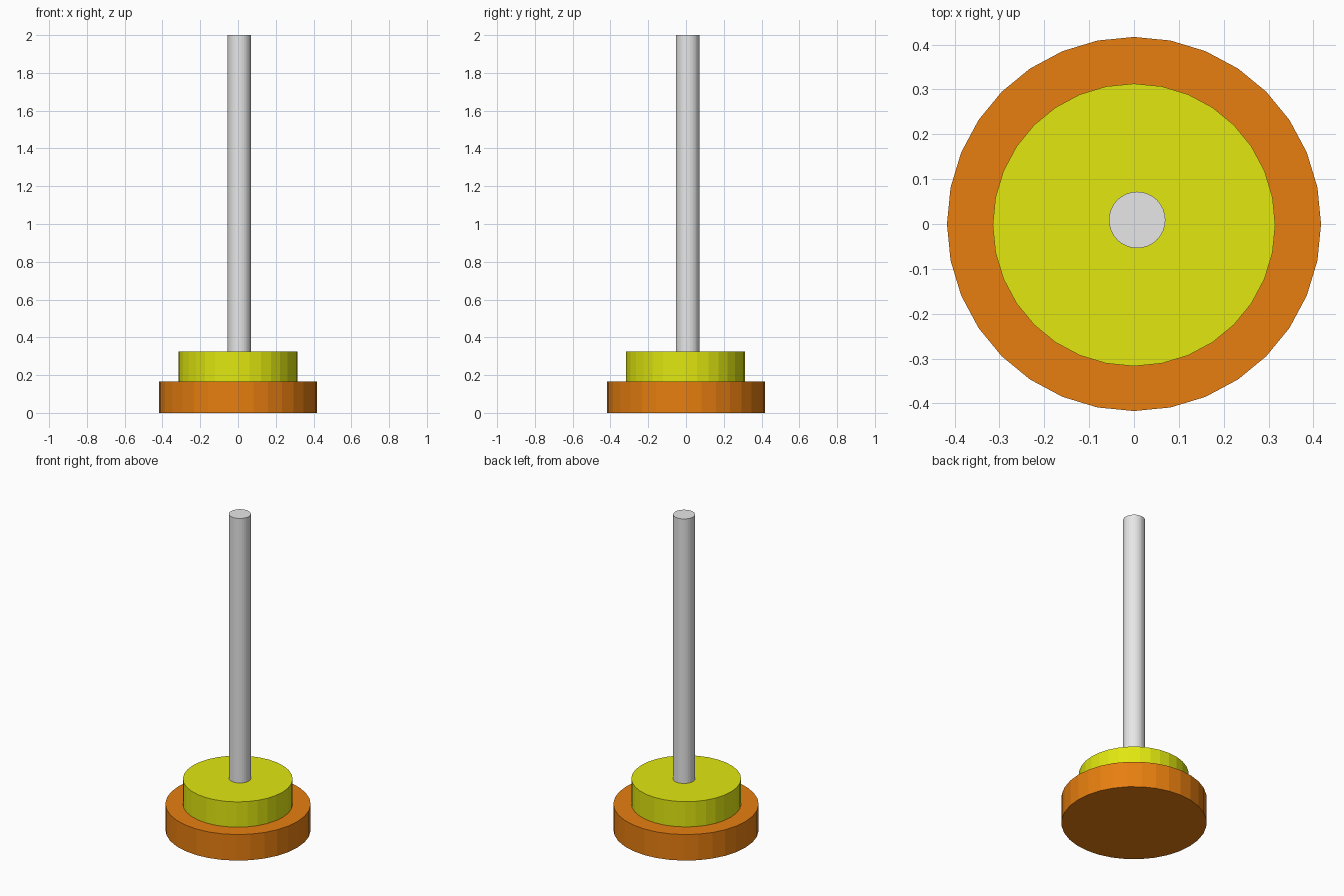
import bpy

cube = bpy.data.objects.get("Cube")
if cube:
    bpy.data.objects.remove(cube, do_unlink=True)


def make_material(name, colour):
    mat = bpy.data.materials.new(name)
    mat.use_nodes = True
    mat.diffuse_color = colour
    mat.node_tree.nodes["Principled BSDF"].inputs["Base Color"].default_value = colour
    return mat


def make_disc(name, radius, bottom, top, mat, x=0.0, y=0.0):
    """Upright flat-sided cylinder between two heights."""
    bpy.ops.mesh.primitive_cylinder_add(
        vertices=32, radius=radius, depth=top - bottom,
        location=(x, y, (bottom + top) / 2))
    obj = bpy.context.object
    obj.name = name
    obj.data.name = name
    obj.data.materials.append(mat)
    return obj


orange = make_material("orange", (0.8, 0.21, 0.005, 1))
yellow = make_material("yellow", (0.75, 0.8, 0.005, 1))
grey = make_material("light grey", (0.8, 0.8, 0.8, 1))

# Two stacked rings at the foot
make_disc("lower_ring", 0.417, 0.0, 0.165, orange)
make_disc("upper_ring", 0.315, 0.165, 0.325, yellow, y=-0.002)

# Slightly off-centre pole standing on the rings
make_disc("pole", 0.063, 0.32, 2.0, grey, x=0.007, y=0.009)
